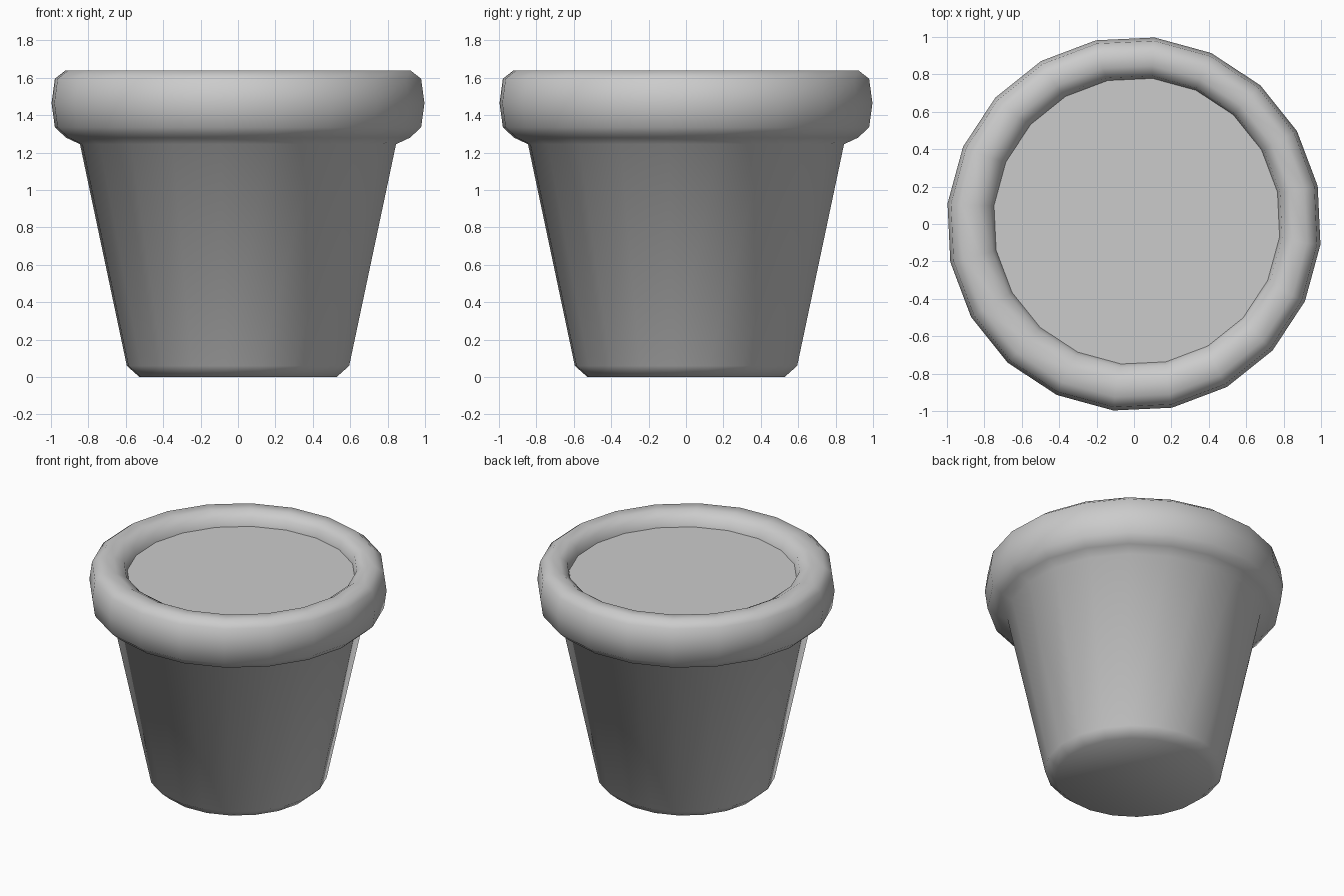
import bpy, math

if "Cube" in bpy.data.objects:
    bpy.data.objects.remove(bpy.data.objects["Cube"])

SIDES = 20
PHASE = math.radians(11.7)


def ring(r, z, dx=0.0, dy=0.0):
    return [(dx + r * math.cos(PHASE + 2 * math.pi * i / SIDES),
             dy + r * math.sin(PHASE + 2 * math.pi * i / SIDES), z)
            for i in range(SIDES)]


def lathe(name, profile, cap_start=False, cap_end=False):
    verts, faces = [], []
    for point in profile:
        verts += ring(*point)
    for k in range(len(profile) - 1):
        for i in range(SIDES):
            j = (i + 1) % SIDES
            a, b = k * SIDES, (k + 1) * SIDES
            faces.append((a + i, a + j, b + j, b + i))
    if cap_start:
        faces.append(tuple(reversed(range(SIDES))))
    if cap_end:
        last = (len(profile) - 1) * SIDES
        faces.append(tuple(range(last, last + SIDES)))
    mesh = bpy.data.meshes.new(name)
    mesh.from_pydata(verts, [], faces)
    obj = bpy.data.objects.new(name, mesh)
    bpy.context.collection.objects.link(obj)
    bpy.ops.object.select_all(action='DESELECT')
    obj.select_set(True)
    bpy.context.view_layer.objects.active = obj
    bpy.ops.object.shade_smooth_by_angle(angle=math.radians(65))
    return obj


# Tapered pot wall with chamfered foot, rolled rim and inner lip
lathe("pot", [
    (0.53, 0.0), (0.598, 0.06), (0.85, 1.245),
    (0.925, 1.28), (0.985, 1.335), (1.003, 1.465), (0.985, 1.595),
    (0.93, 1.638), (0.845, 1.636, 0.005, 0.005),
    (0.785, 1.60, 0.012, 0.012), (0.768, 1.54, 0.015, 0.015),
], cap_start=True)

# Flat soil surface inside the rim
lathe("soil", [(0.768, 1.54, 0.015, 0.015)], cap_end=True)
